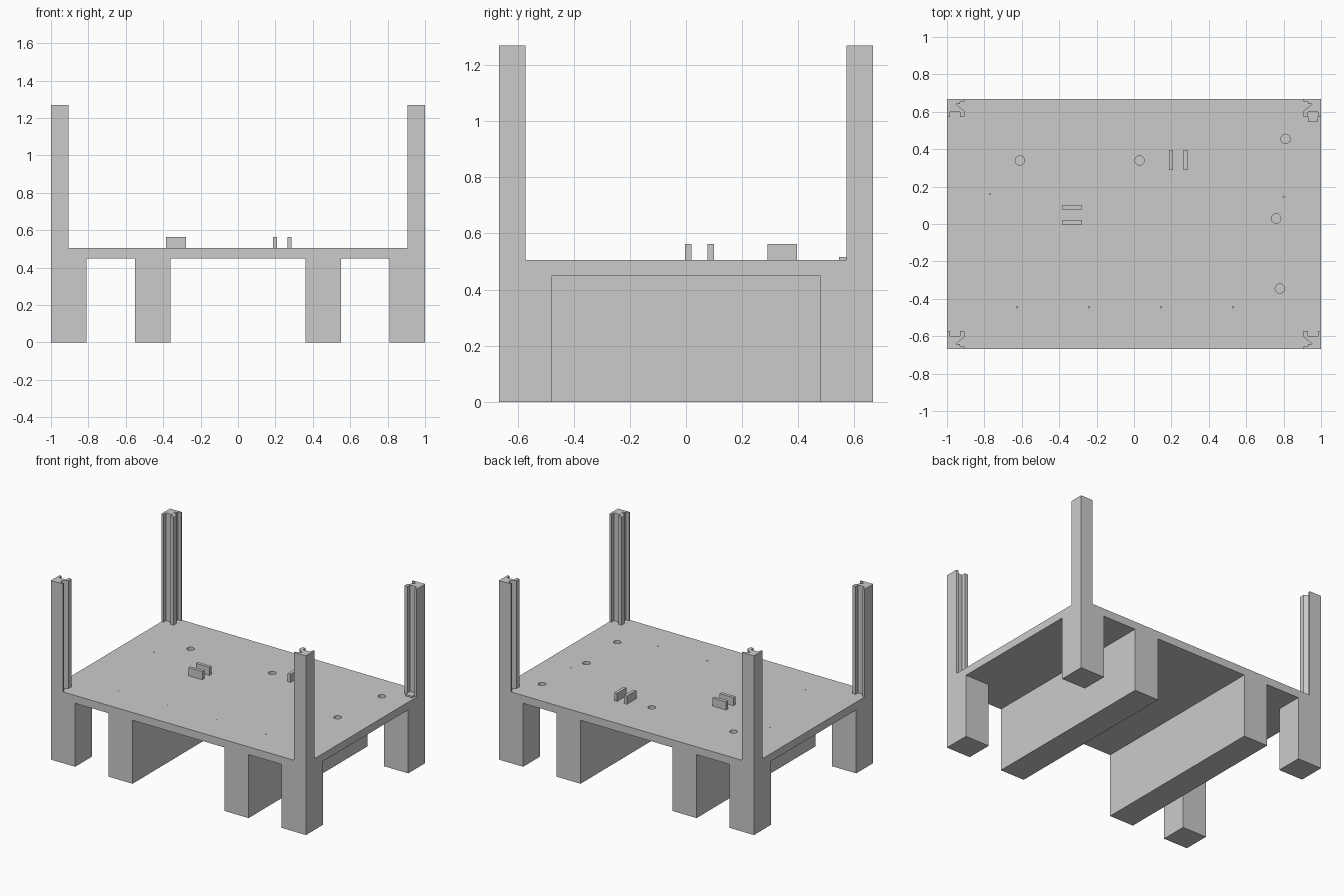
import bpy, bmesh
from mathutils import Vector, Matrix

if "Cube" in bpy.data.objects:
    bpy.data.objects.remove(bpy.data.objects["Cube"])

TOP, UNDER, POST_TOP = 0.505, 0.45, 1.27
HX, HY = 1.0, 0.667


def to_object(name, bm):
    bmesh.ops.recalc_face_normals(bm, faces=bm.faces)
    mesh = bpy.data.meshes.new(name)
    bm.to_mesh(mesh)
    bm.free()
    obj = bpy.data.objects.new(name, mesh)
    bpy.context.collection.objects.link(obj)
    return obj


def add_box(bm, x0, x1, y0, y1, z0, z1):
    m = Matrix.Translation(((x0 + x1) / 2, (y0 + y1) / 2, (z0 + z1) / 2))
    m = m @ Matrix.Diagonal((x1 - x0, y1 - y0, z1 - z0, 1))
    bmesh.ops.create_cube(bm, size=1, matrix=m)


def box(name, *dims):
    bm = bmesh.new()
    add_box(bm, *dims)
    return to_object(name, bm)


def extrude(name, points, direction):
    bm = bmesh.new()
    face = bm.faces.new([bm.verts.new(p) for p in points])
    res = bmesh.ops.extrude_face_region(bm, geom=[face], use_keep_orig=True)
    verts = [g for g in res["geom"] if isinstance(g, bmesh.types.BMVert)]
    bmesh.ops.translate(bm, verts=verts, vec=Vector(direction))
    return to_object(name, bm)


# Base: tray with end legs and two full-depth runners, from its front profile
half = [(0.36, UNDER), (0.36, 0), (0.55, 0), (0.55, UNDER),
        (0.81, UNDER), (0.81, 0), (HX, 0), (HX, TOP)]
outline = half + [(-x, z) for x, z in reversed(half)]
base = extrude("base_tray", [(x, -HY, z) for x, z in outline], (0, 2 * HY, 0))

# Cutter: gaps between corner legs, locating holes and pin holes
bm = bmesh.new()
for s in (-1, 1):
    xa, xb = sorted((s * 0.7, s * 1.1))
    add_box(bm, xa, xb, -0.478, 0.478, -0.1, UNDER)
holes = [(-0.61, 0.34), (0.03, 0.34), (0.81, 0.455), (0.76, 0.03), (0.78, -0.345)]
pins = [(-0.625, -0.445), (-0.24, -0.445), (0.145, -0.445), (0.53, -0.445),
        (0.80, 0.145), (-0.77, 0.16)]
for places, radius, sides in ((holes, 0.025, 32), (pins, 0.004, 10)):
    for x, y in places:
        bmesh.ops.create_cone(bm, cap_ends=True, segments=sides, radius1=radius,
                              radius2=radius, depth=0.06,
                              matrix=Matrix.Translation((x, y, TOP)))
cutter = to_object("base_cutter", bm)
cutter.hide_render = True
mod = base.modifiers.new("cuts", "BOOLEAN")
mod.operation, mod.solver, mod.object = "DIFFERENCE", "EXACT", cutter
bpy.context.view_layer.objects.active = base
bpy.ops.object.modifier_apply(modifier=mod.name)
bpy.data.objects.remove(cutter)

# Corner posts: solid outside faces, square groove and V groove on the inside faces
W = 0.095
section = [(0, 0), (W, 0), (W, 0.012), (0.07, 0.012), (0.07, 0.026), (0.048, 0.026),
           (W, 0.064), (W, W), (0.07, W), (0.07, 0.067), (0.016, 0.067),
           (0.016, W), (0, W)]
for sx, side in ((-1, "left"), (1, "right")):
    for sy, end in ((-1, "front"), (1, "back")):
        pts = [(sx * (HX - u), sy * (HY - v), TOP) for u, v in section]
        extrude(f"{end}_{side}_post", pts, (0, 0, POST_TOP - TOP))

# Paired clips standing on the tray
CLIP = 0.563
for i, x in enumerate((0.187, 0.264)):
    box(f"right_clip_{i + 1}", x, x + 0.022, 0.29, 0.395, TOP, CLIP)
for i, y in enumerate((-0.003, 0.077)):
    box(f"left_clip_{i + 1}", -0.385, -0.278, y, y + 0.023, TOP, CLIP)

# Low pad set in the groove of the back right post
box("corner_pad", 0.93, 0.984, 0.545, 0.60, TOP, 0.516)
